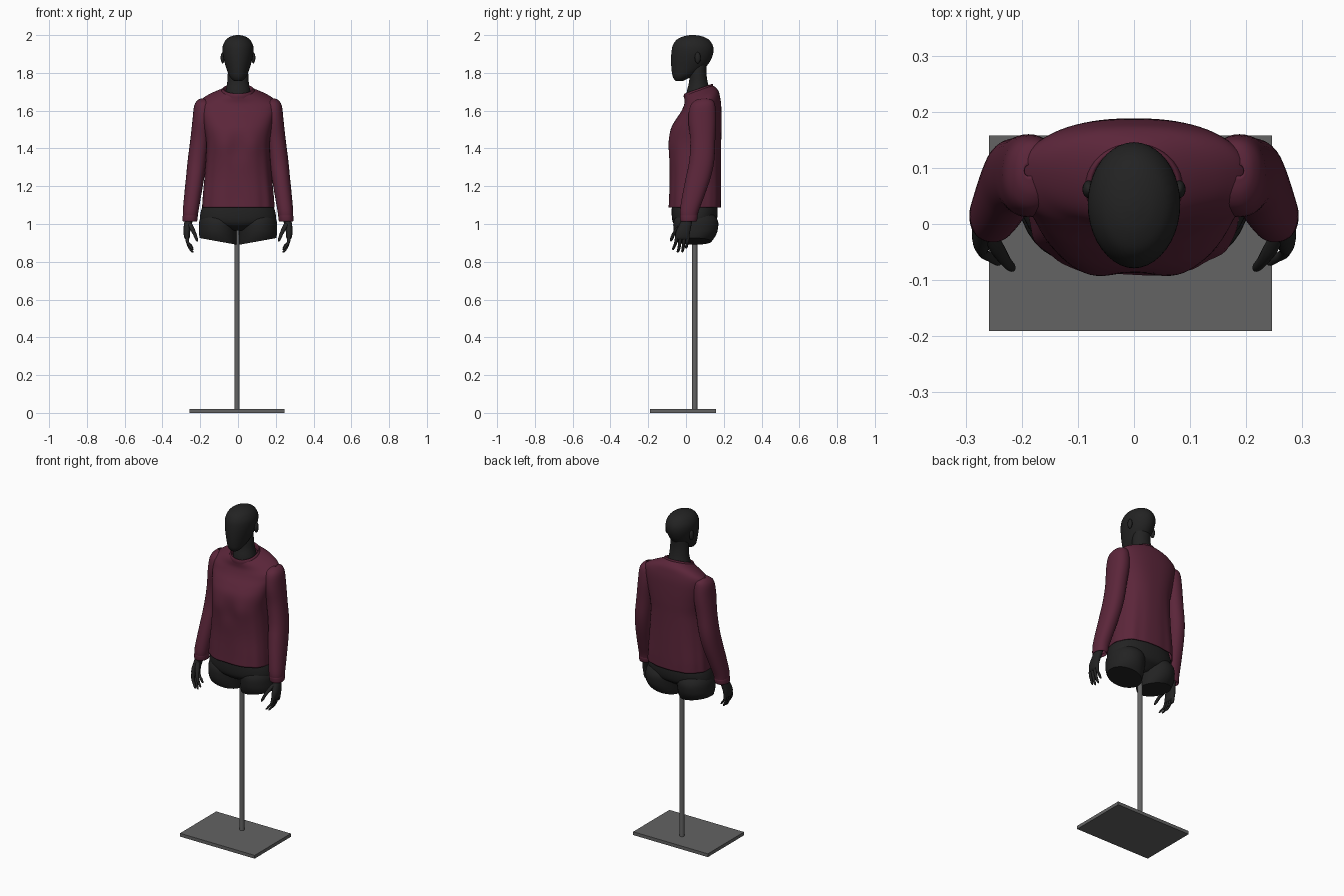
import bpy, bmesh, math
from mathutils import Vector


def material(name, rgb):
    m = bpy.data.materials.new(name)
    m.diffuse_color = (*rgb, 1)
    return m


KNIT = material("burgundy knit", (0.105, 0.019, 0.042))
BODY = material("matte black", (0.0165, 0.0165, 0.0165))
METAL = material("grey metal", (0.125, 0.125, 0.125))


def finish(name, bm, mat, angle=40):
    bmesh.ops.recalc_face_normals(bm, faces=bm.faces)
    me = bpy.data.meshes.new(name)
    bm.to_mesh(me)
    bm.free()
    me.materials.append(mat)
    ob = bpy.data.objects.new(name, me)
    bpy.context.collection.objects.link(ob)
    bpy.ops.object.select_all(action='DESELECT')
    ob.select_set(True)
    bpy.context.view_layer.objects.active = ob
    bpy.ops.object.shade_smooth_by_angle(angle=math.radians(angle))
    return ob


def smooth_rows(rows, steps):
    # spline through the section values
    rows = [tuple(r) + (2, 0, 0)[len(r) - 5:] for r in rows]
    out = []
    for i in range(len(rows) - 1):
        a, b = rows[max(i - 1, 0)], rows[i]
        c, d = rows[i + 1], rows[min(i + 2, len(rows) - 1)]
        for k in range(steps):
            t = k / steps
            out.append([0.5 * (2 * q + (r - p) * t + (2 * p - 5 * q + 4 * r - s) * t * t
                               + (3 * q - p - 3 * r + s) * t ** 3)
                        for p, q, r, s in zip(a, b, c, d)])
    return out + [list(rows[-1])]


def loft(name, rows, mat, seg=32, steps=4, caps=True, side=1, shape=None, thick=0):
    # each row: z, centre x, half width, front y, back y, squareness, x tilt, y tilt
    bm = bmesh.new()
    rings = []
    for z, xc, rx, yf, yb, n, tx, ty in smooth_rows(rows, steps):
        ring = []
        for i in range(seg):
            a = math.tau * i / seg
            c, s = math.cos(a), math.sin(a)
            dx = rx * math.copysign(abs(c) ** (2 / n), c)
            dy = (yb - yf) / 2 * math.copysign(abs(s) ** (2 / n), s)
            p = Vector((xc + dx, (yf + yb) / 2 + dy, z + tx * dx + ty * dy))
            if shape:
                p = shape(p, a)
            ring.append(bm.verts.new((p.x * side, p.y, p.z)))
        rings.append(ring)
    for r0, r1 in zip(rings, rings[1:]):
        for i in range(seg):
            j = (i + 1) % seg
            bm.faces.new((r0[i], r0[j], r1[j], r1[i]))
    if caps:
        bm.faces.new(rings[0])
        bm.faces.new(rings[-1])
    ob = finish(name, bm, mat)
    if thick:
        mod = ob.modifiers.new("cloth thickness", 'SOLIDIFY')
        mod.thickness = thick
        mod.offset = -1
    return ob


# stand
bm = bmesh.new()
bmesh.ops.create_cube(bm, size=1)
bmesh.ops.scale(bm, vec=(0.504, 0.349, 0.02), verts=bm.verts)
bmesh.ops.translate(bm, vec=(-0.006, -0.0165, 0.01), verts=bm.verts)
finish("base_plate", bm, METAL, 30)
loft("pole", [(0.015, -0.005, 0.014, 0.032, 0.06), (1.0, -0.005, 0.014, 0.032, 0.06)],
     METAL, seg=24, steps=1)

# head and neck
loft("head", [(1.756, 0, 0.014, -0.05, -0.02), (1.762, 0, 0.027, -0.06, -0.005),
              (1.78, 0, 0.043, -0.070, 0.03), (1.805, 0, 0.055, -0.075, 0.075),
              (1.835, 0, 0.065, -0.078, 0.108), (1.87, 0, 0.075, -0.079, 0.132),
              (1.91, 0, 0.082, -0.077, 0.145), (1.945, 0, 0.080, -0.070, 0.142),
              (1.975, 0, 0.064, -0.050, 0.122), (1.992, 0, 0.040, -0.018, 0.09),
              (1.999, 0, 0.015, 0.015, 0.055), (2.0, 0, 0.002, 0.03, 0.036)], BODY, seg=40)
loft("neck", [(1.65, 0, 0.07, 0.0, 0.13), (1.70, 0, 0.066, 0.004, 0.128),
              (1.75, 0, 0.057, 0.016, 0.115), (1.80, 0, 0.054, 0.018, 0.108),
              (1.85, 0, 0.05, 0.02, 0.11)], BODY)


# jumper body: bust fullness and loose folds growing towards the hem
def drape(p, a):
    low = max(0, min(1, (1.5 - p.z) / 0.4))
    f = 1 + 0.012 * low * math.sin(9 * a + 0.6) + 0.006 * low * math.sin(16 * a)
    q = Vector((p.x * f, 0.05 + (p.y - 0.05) * f, p.z))
    if p.y < 0.03:
        g = math.exp(-((p.z - 1.41) / 0.07) ** 2)
        q.y += g * (0.010 * math.exp(-(p.x / 0.04) ** 2)
                    - 0.004 * math.exp(-((abs(p.x) - 0.085) / 0.04) ** 2))
    return q


loft("jumper_body", [
    (1.087, 0, 0.191, -0.092, 0.184, 2.6), (1.15, 0, 0.187, -0.089, 0.185, 2.6),
    (1.25, 0, 0.178, -0.087, 0.185, 2.5), (1.35, 0, 0.170, -0.091, 0.185, 2.5),
    (1.43, 0, 0.168, -0.095, 0.186, 2.5), (1.50, 0, 0.178, -0.083, 0.188, 2.5),
    (1.56, 0, 0.190, -0.056, 0.188, 2.5, 0, 0.08), (1.61, 0, 0.202, -0.030, 0.186, 2.4, 0, 0.2),
    (1.645, 0, 0.202, -0.016, 0.180, 2.3, 0, 0.3), (1.672, 0, 0.168, -0.008, 0.172, 2.2, 0, 0.35),
    (1.694, 0, 0.12, -0.008, 0.157, 2.1, 0, 0.35), (1.708, 0, 0.083, -0.008, 0.140, 2, 0, 0.35)],
    KNIT, seg=80, steps=5, caps=False, shape=drape, thick=0.004)

# neckband
loft("collar", [(z, 0, w, 0.066 - d, 0.066 + d, 2, 0, 0.35) for z, w, d in
                ((1.690, 0.087, 0.077), (1.706, 0.087, 0.078), (1.716, 0.081, 0.075),
                 (1.712, 0.075, 0.069), (1.690, 0.073, 0.067))], KNIT, seg=40, caps=False)

# hips
loft("hips", [(1.22, 0, 0.15, -0.06, 0.15, 2.3), (1.12, 0, 0.178, -0.072, 0.163, 2.3),
              (1.06, 0, 0.198, -0.076, 0.168, 2.3), (1.01, 0, 0.195, -0.07, 0.158, 2.2),
              (0.985, 0, 0.13, -0.05, 0.13), (0.965, 0, 0.05, -0.02, 0.10)], BODY, seg=48)


def ear(side):
    b = bmesh.new()
    bmesh.ops.create_uvsphere(b, u_segments=16, v_segments=10, radius=1)
    bmesh.ops.scale(b, vec=(0.011, 0.016, 0.03), verts=b.verts)
    bmesh.ops.translate(b, vec=(side * 0.081, 0.062, 1.88), verts=b.verts)
    finish("ear", b, BODY)


def span(z, x0, x1, yf, yb, n=2.2):
    return (z, (x0 + x1) / 2, (x1 - x0) / 2, yf, yb, n)


# index to little finger: root y, tip y, tip z
FINGERS = ((-0.046, -0.068, 0.862), (-0.027, -0.043, 0.848),
           (-0.008, -0.019, 0.850), (0.010, 0.002, 0.870))

for s in (1, -1):
    ear(s)
    # thigh stump with slanted cut
    loft("thigh", [(1.07, 0.10, 0.08, -0.03, 0.13), (1.02, 0.104, 0.10, -0.064, 0.168),
                   (0.97, 0.106, 0.101, -0.066, 0.168), (0.935, 0.106, 0.10, -0.058, 0.155, 2, 0.1),
                   (0.908, 0.105, 0.098, -0.045, 0.135, 2, 0.18)], BODY, side=s)
    # sleeve and cuff
    loft("sleeve", [span(1.664, 0.178, 0.196, 0.085, 0.105), span(1.655, 0.150, 0.214, 0.05, 0.14),
                    span(1.625, 0.135, 0.232, 0.022, 0.155), span(1.55, 0.135, 0.241, 0.012, 0.16),
                    span(1.45, 0.150, 0.252, 0.022, 0.155), span(1.34, 0.165, 0.266, 0.018, 0.15),
                    span(1.25, 0.178, 0.275, 0.0, 0.132), span(1.15, 0.195, 0.285, -0.02, 0.098),
                    span(1.07, 0.209, 0.292, -0.032, 0.068), span(1.035, 0.215, 0.291, -0.03, 0.06)],
         KNIT, seg=40, caps=False, side=s, thick=0.003)
    loft("cuff", [span(1.048, 0.214, 0.291, -0.03, 0.06), span(1.040, 0.213, 0.293, -0.032, 0.062),
                  span(1.018, 0.216, 0.293, -0.03, 0.058), span(1.014, 0.222, 0.288, -0.025, 0.052),
                  span(1.03, 0.225, 0.285, -0.02, 0.048)], KNIT, seg=40, caps=False, side=s)
    # hand
    loft("palm", [span(1.12, 0.225, 0.268, 0.005, 0.055), span(1.05, 0.235, 0.277, -0.012, 0.038),
                  span(1.00, 0.244, 0.286, -0.034, 0.03), span(0.96, 0.253, 0.289, -0.053, 0.022),
                  span(0.93, 0.255, 0.285, -0.056, 0.017), span(0.918, 0.262, 0.278, -0.05, 0.01)],
         BODY, seg=24, side=s)
    for y0, y1, z1 in FINGERS:
        pts = ((0.945, 0.271, y0, 0.010), (0.905, 0.267, (2 * y0 + y1) / 3, 0.009),
               (z1 + 0.022, 0.254, (y0 + 2 * y1) / 3, 0.008), (z1 + 0.006, 0.243, y1, 0.0065),
               (z1, 0.239, y1, 0.003))
        loft("finger", [(z, x, r, y - r, y + r) for z, x, y, r in pts], BODY, seg=12, side=s)
    thumb = ((1.005, 0.257, -0.018, 0.012), (0.975, 0.243, -0.045, 0.013), (0.945, 0.229, -0.066, 0.010),
             (0.918, 0.219, -0.077, 0.008), (0.908, 0.216, -0.08, 0.003))
    loft("thumb", [(z, x, r, y - r, y + r) for z, x, y, r in thumb], BODY, seg=12, side=s)
